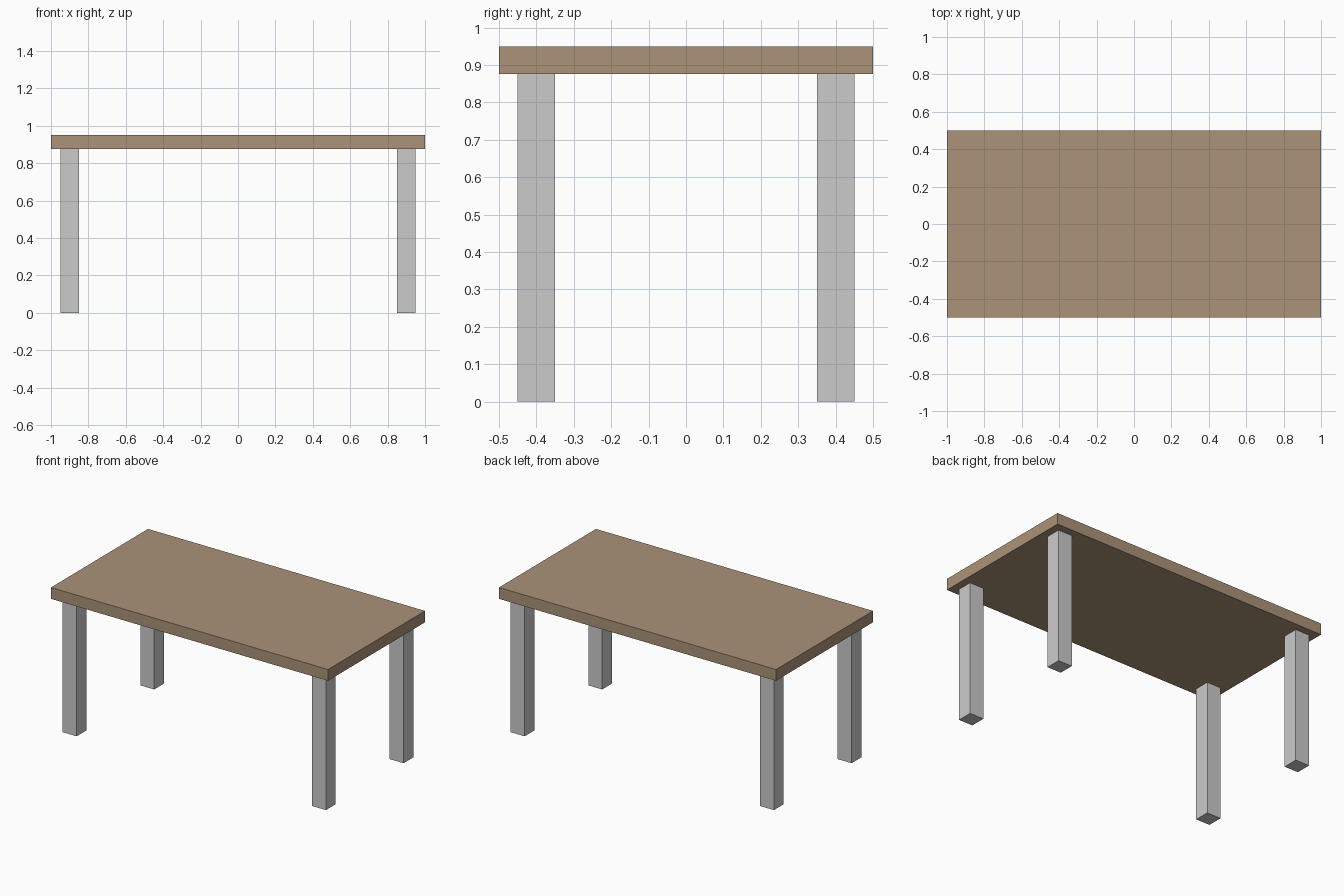
import bpy

if "Cube" in bpy.data.objects:
    bpy.data.objects.remove(bpy.data.objects["Cube"])

TOP_Z, UNDER_Z = 0.95, 0.876
LEG = 0.1


def box(name, centre, size):
    bpy.ops.mesh.primitive_cube_add(size=1, location=centre)
    obj = bpy.context.object
    obj.name = name
    obj.scale = size
    bpy.ops.object.transform_apply(location=False, rotation=False, scale=True)
    return obj


# Wooden tabletop
wood = bpy.data.materials.new("wood")
wood.diffuse_color = (0.41, 0.29, 0.19, 1)
wood.use_nodes = True
wood.node_tree.nodes["Principled BSDF"].inputs["Base Color"].default_value = wood.diffuse_color
top = box("tabletop", (0, 0, (TOP_Z + UNDER_Z) / 2), (2, 1, TOP_Z - UNDER_Z))
top.data.materials.append(wood)

# Four square legs, inset from the corners
for side, x in (("left", -0.9), ("right", 0.9)):
    for end, y in (("front", -0.4), ("back", 0.4)):
        box(f"{end}_{side}_leg", (x, y, UNDER_Z / 2), (LEG, LEG, UNDER_Z))
